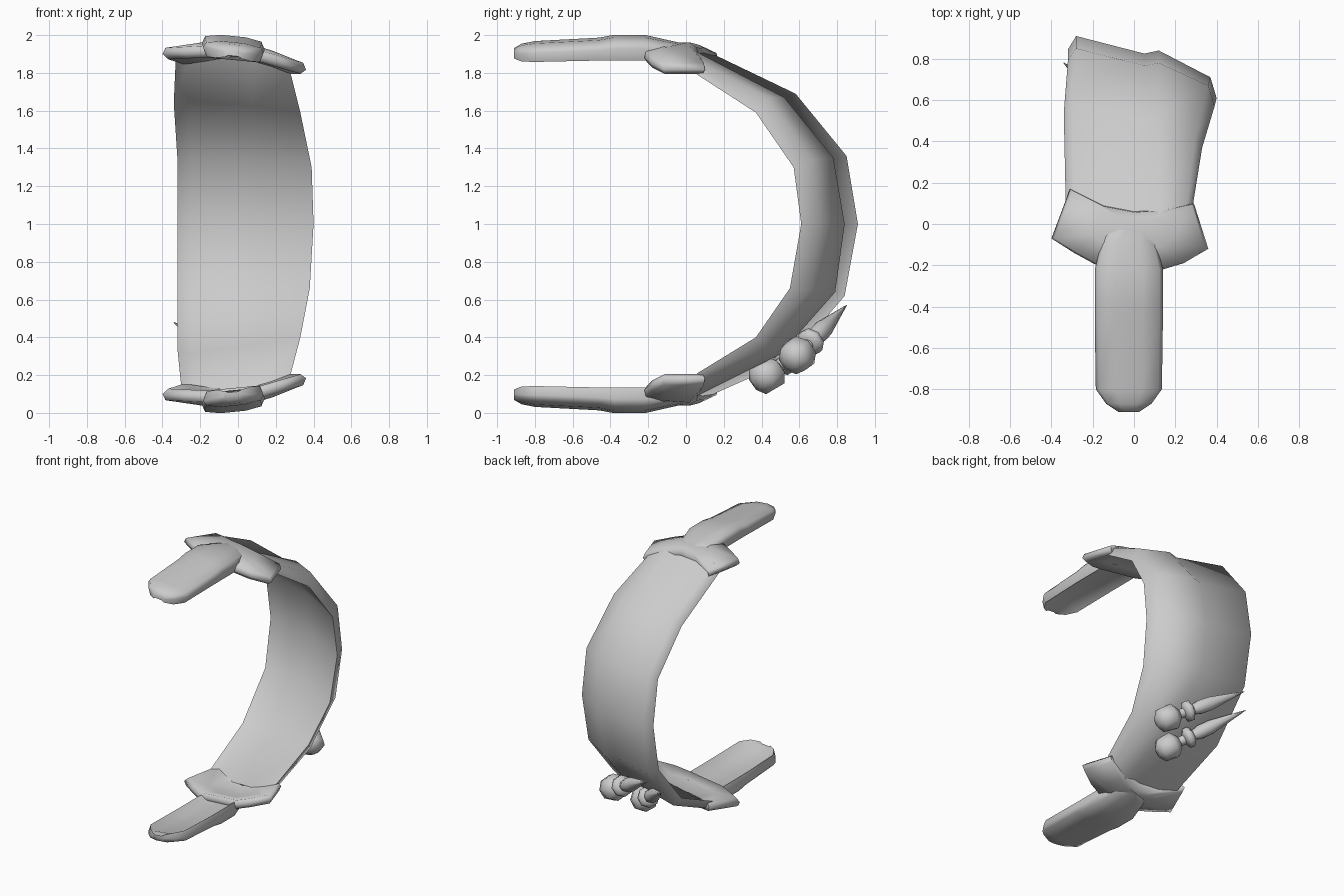
import bpy, bmesh, math
from mathutils import Vector

if "Cube" in bpy.data.objects:
    bpy.data.objects.remove(bpy.data.objects["Cube"])

grey = bpy.data.materials.new("plain_grey")
grey.diffuse_color = (0.6, 0.6, 0.6, 1)
grey.use_nodes = True
grey.node_tree.nodes["Principled BSDF"].inputs["Base Color"].default_value = grey.diffuse_color


def loft(name, rings, angle=50):
    """Skin closed rings of equal length and cap both ends."""
    bm = bmesh.new()
    loops = [[bm.verts.new(p) for p in ring] for ring in rings]
    n = len(rings[0])
    for a, b in zip(loops, loops[1:]):
        for i in range(n):
            j = (i + 1) % n
            bm.faces.new((a[i], a[j], b[j], b[i]))
    bm.faces.new(loops[0])
    bm.faces.new(loops[-1])
    bmesh.ops.recalc_face_normals(bm, faces=bm.faces)
    mesh = bpy.data.meshes.new(name)
    bm.to_mesh(mesh)
    bm.free()
    mesh.materials.append(grey)
    ob = bpy.data.objects.new(name, mesh)
    bpy.context.collection.objects.link(ob)
    bpy.ops.object.select_all(action='DESELECT')
    ob.select_set(True)
    bpy.context.view_layer.objects.active = ob
    bpy.ops.object.shade_smooth_by_angle(angle=math.radians(angle))
    return ob


# Curved band: per station left edge, crown, right shoulder, right rim (y, z), then rim x values
stations = [
    ((.08, 1.93), (.04, 1.92), (.06, 1.86), (.06, 1.79), -.33, .28),
    ((.58, 1.69), (.52, 1.67), (.43, 1.67), (.37, 1.59), -.34, .33),
    ((.85, 1.36), (.78, 1.35), (.67, 1.34), (.57, 1.30), -.32, .39),
    ((.91, 1.00), (.84, 1.00), (.71, 1.00), (.61, 1.00), -.32, .40),
    ((.84, .62), (.79, .64), (.66, .65), (.55, .66), -.32, .38),
    ((.55, .28), (.50, .31), (.43, .34), (.37, .40), -.32, .33),
    ((.08, .07), (.04, .08), (.06, .14), (.06, .21), -.30, .28),
]


def inward(p, d):
    v = Vector((-p[0], 1 - p[1])).normalized() * d
    return p[0] + v.x, p[1] + v.y


rings = []
for left, crown, shoulder, rim, xl, xr in stations:
    rings.append([
        (xl + .04, *left), (.05, *inward(crown, .015)), (.12, *crown),
        (xr - .03, *shoulder), (xr, *rim),
        (.08, *inward(crown, .06)), (xl + .07, *inward(left, .045)),
        (xl, *inward(left, .065))])
loft("band", rings, 75)

# Collar outline, shared by both band ends
outline = [(-.31, .17), (-.15, .09), (0, .06), (.15, .07), (.29, .10), (.36, -.12),
           (.24, -.19), (.14, -.22), (-.18, -.20), (-.29, -.14), (-.40, -.07)]


def collar_top(x, y):
    return 1.965 - .29 * max(0, x - .02) - .05 * max(0, -x - .1) - .2 * max(0, y)


# Tongue: y, half width, top height, rim bottom height
tongue = [(-.91, .05, 1.93, 1.88), (-.87, .11, 1.95, 1.87), (-.80, .16, 1.962, 1.872),
          (-.46, .165, 1.98, 1.88), (-.38, .165, 1.995, 1.88), (-.22, .165, 1.995, 1.88),
          (-.08, .13, 1.965, 1.89), (.04, .08, 1.94, 1.90)]

for end in ("upper", "lower"):
    def flip(p):
        return p if end == "upper" else (p[0], p[1], 2 - p[2])

    # Collar with a rounded rim
    rings = []
    for scale, drop in ((.5, .075), (.92, .08), (1, .05), (.96, .018), (.5, 0)):
        ring = []
        for x, y in outline:
            sx, sy = x * scale, -.03 + (y + .03) * scale
            ring.append(flip((sx, sy, collar_top(sx, sy) - drop)))
        rings.append(ring)
    loft(end + "_collar", rings, 75)

    # Tongue with a shallow hollow on its inner side
    rings = []
    for i, (y, hw, top, bot) in enumerate(tongue):
        hollow = bot + (.035 if 1 < i < 6 else .01)
        mid = top * .55 + bot * .45
        section = [(-1, mid), (-.9, top - .015), (-.4, top), (.4, top), (.9, top - .015),
                   (1, mid), (.88, bot), (.55, hollow), (-.55, hollow), (-.88, bot)]
        rings.append([flip((-.025 + f * hw, y, z - .1 * f * hw)) for f, z in section])
    loft(end + "_tongue", rings, 75)

# Two daggers on the lower back: pommel, grip, guard ring and blade turned about one axis
turned = {
    "pommel": [(-.09, .035), (-.055, .085), (.035, .095), (.08, .045)],
    "grip": [(.06, .035), (.18, .035)],
    "guard": [(.12, .04), (.14, .075), (.17, .075), (.19, .04)],
    "blade": [(.17, .03), (.24, .05), (.32, .05), (1, .002)],
}
for side, start, tip in (("left", (.05, .43, .20), (-.34, .78, .48)),
                         ("right", (.19, .59, .305), (-.27, .85, .57))):
    start, tip = Vector(start), Vector(tip)
    axis = (tip - start).normalized()
    u = axis.cross(Vector((0, 0, 1))).normalized()
    v = axis.cross(u)
    for part, profile in turned.items():
        rings = []
        for t, r in profile:
            dist = (tip - start).length if t == 1 else t
            rings.append([start + axis * dist
                          + (u * math.cos(k * math.pi / 4) + v * math.sin(k * math.pi / 4)) * r
                          for k in range(8)])
        loft(side + "_dagger_" + part, rings, 60)
